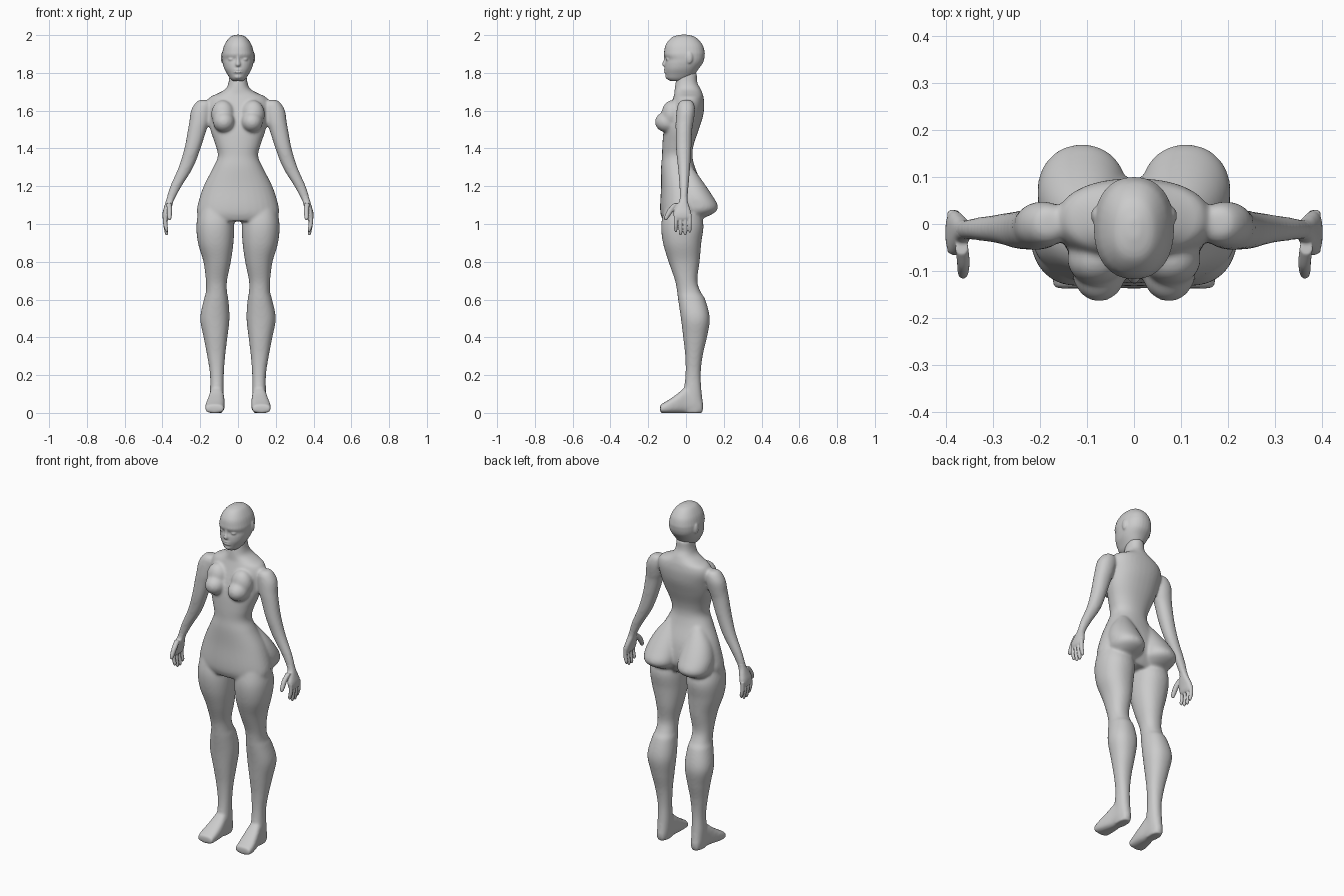
import bpy, bmesh, math
from mathutils import Vector


def ring(bm, sec, axis, power, n=32):
    """One rounded cross-section: (position, u0, u1, v0, v1)."""
    p, u0, u1, v0, v1 = sec
    verts = []
    for i in range(n):
        a = 2 * math.pi * i / n
        c, s = math.cos(a), math.sin(a)
        u = (u0 + u1) / 2 + (u1 - u0) / 2 * math.copysign(abs(c) ** (2 / power), c)
        v = (v0 + v1) / 2 + (v1 - v0) / 2 * math.copysign(abs(s) ** (2 / power), s)
        verts.append(bm.verts.new((u, v, p) if axis == 'z' else (u, p, v)))
    return verts


def loft(bm, secs, axis='z', power=2.2, flip=1, steps=6):
    """Smoothly interpolated closed loft through cross-sections."""
    k = [Vector(s) for s in secs]
    k = [k[0]] + k + [k[-1]]
    path = []
    for i in range(1, len(k) - 2):
        a, b, c, d = k[i - 1:i + 3]
        for j in range(steps):
            t = j / steps
            path.append(0.5 * (2 * b + (c - a) * t + (2 * a - 5 * b + 4 * c - d) * t * t
                               + (3 * b - a - 3 * c + d) * t ** 3))
    path.append(k[-1])
    rings = [ring(bm, s, axis, power) for s in path]
    n = len(rings[0])
    faces = [bm.faces.new(rings[0]), bm.faces.new(rings[-1])]
    for r, q in zip(rings, rings[1:]):
        for i in range(n):
            faces.append(bm.faces.new((r[i], r[(i + 1) % n], q[(i + 1) % n], q[i])))
    if flip < 0:
        for r in rings:
            for v in r:
                v.co.x *= -1
    bmesh.ops.recalc_face_normals(bm, faces=faces)


def blob(bm, loc, radii):
    """Ellipsoid."""
    out = bmesh.ops.create_uvsphere(bm, u_segments=24, v_segments=16, radius=1)
    for v in out['verts']:
        v.co = Vector(loc) + Vector(a * b for a, b in zip(v.co, radii))


def finish(bm, name, voxel, iterations):
    """Fuse the overlapping volumes into one smooth skin."""
    me = bpy.data.meshes.new(name)
    bm.to_mesh(me)
    bm.free()
    ob = bpy.data.objects.new(name, me)
    bpy.context.collection.objects.link(ob)
    r = ob.modifiers.new("fuse", 'REMESH')
    r.mode = 'VOXEL'
    r.voxel_size = voxel
    r.use_smooth_shade = True
    s = ob.modifiers.new("soften", 'SMOOTH')
    s.factor = 0.5
    s.iterations = iterations
    return ob


# Torso: height, half width, front, back
torso = [(1.80, .045, -.045, .058), (1.75, .050, -.055, .060), (1.715, .066, -.060, .078),
         (1.69, .110, -.062, .088), (1.67, .150, -.068, .093), (1.63, .165, -.082, .097),
         (1.57, .157, -.102, .090), (1.50, .147, -.118, .068), (1.42, .120, -.125, .041),
         (1.36, .107, -.127, .034), (1.30, .131, -.132, .048), (1.20, .182, -.132, .085),
         (1.10, .214, -.137, .098), (1.05, .216, -.134, .080), (1.015, .200, -.120, .060)]
# Limbs: height, inner x, outer x, front, back
buttock = [(1.30, .05, .11, -.02, .035), (1.22, .025, .17, -.04, .093), (1.15, .015, .20, -.04, .140),
           (1.10, .015, .205, -.03, .168), (1.07, .02, .20, -.03, .162), (1.045, .04, .18, -.02, .125),
           (1.02, .06, .16, 0, .06)]
leg = [(1.10, .03, .20, -.11, .06), (1.00, .020, .220, -.131, .092), (.90, .024, .212, -.122, .081),
       (.80, .038, .183, -.092, .072), (.70, .058, .170, -.058, .060), (.64, .058, .170, -.047, .078),
       (.60, .051, .181, -.042, .102), (.50, .045, .200, -.027, .126), (.40, .056, .182, -.015, .111),
       (.30, .068, .163, -.004, .088), (.20, .075, .148, -.003, .078), (.10, .075, .148, -.015, .084),
       (.04, .077, .146, -.02, .092), (0, .08, .143, -.02, .088)]
arm = [(1.657, .16, .205, -.02, .025), (1.64, .14, .226, -.04, .041), (1.60, .14, .249, -.050, .048),
       (1.54, .152, .258, -.055, .040), (1.50, .166, .265, -.055, .033), (1.40, .198, .284, -.053, .028),
       (1.30, .237, .315, -.043, .022), (1.20, .298, .359, -.035, .014), (1.13, .336, .380, -.034, .008),
       (1.10, .350, .384, -.036, .008)]
# Foot: y, inner x, outer x, bottom, top
foot = [(.085, .09, .135, .0, .06), (.05, .078, .146, -.002, .12), (0, .074, .152, -.002, .135),
        (-.05, .070, .164, -.002, .098), (-.10, .072, .174, -.002, .064), (-.137, .076, .172, 0, .043)]

bm = bmesh.new()
loft(bm, [(z, -w, w, f, b) for z, w, f, b in torso])
for s in (1, -1):
    loft(bm, buttock, flip=s, power=2.1)
    loft(bm, leg, flip=s)
    loft(bm, arm, flip=s, power=2.1)
    loft(bm, foot, axis='y', power=2.8, flip=s)
    # breast, with a soft upper slope
    blob(bm, (s * .074, -.098, 1.54), (.058, .067, .056))
    blob(bm, (s * .08, -.075, 1.58), (.062, .055, .075))
finish(bm, "body", .007, 12)

# Head with brow, nose, lips, chin and ears
head = [(2.002, .012, -.03, .01), (1.988, .044, -.075, .052), (1.95, .071, -.107, .087),
        (1.91, .083, -.116, .099), (1.893, .085, -.116, .099), (1.872, .084, -.107, .096),
        (1.85, .081, -.111, .088), (1.82, .072, -.112, .066), (1.79, .055, -.107, .045),
        (1.77, .042, -.101, .02), (1.757, .028, -.085, .0)]
nose = [(1.892, -.009, .009, -.116, -.08), (1.87, -.010, .010, -.118, -.08),
        (1.845, -.015, .015, -.127, -.08), (1.834, -.013, .013, -.120, -.08)]
bm = bmesh.new()
loft(bm, [(z, -w, w, f, b) for z, w, f, b in head], power=2.25)
loft(bm, nose)
for z in (1.817, 1.804):
    blob(bm, (0, -.104, z), (.026, .014, .006))
blob(bm, (0, -.094, 1.78), (.022, .016, .014))
for s in (1, -1):
    blob(bm, (s * .034, -.094, 1.872), (.018, .013, .008))
    blob(bm, (s * .083, .018, 1.88), (.008, .017, .030))
finish(bm, "head", .005, 4)

# Hands: palm, four fingers, thumb
palm = [(1.15, .330, .372, -.032, .008), (1.12, .342, .382, -.036, .009), (1.09, .350, .391, -.054, .018),
        (1.06, .358, .399, -.066, .027), (1.035, .364, .400, -.064, .028), (1.02, .370, .395, -.055, .020)]
thumb = [(1.11, .352, .380, -.065, -.03), (1.08, .349, .376, -.094, -.058),
         (1.05, .350, .375, -.110, -.080), (1.03, .353, .373, -.116, -.094), (1.02, .358, .368, -.112, -.100)]
for s, side in ((1, "left"), (-1, "right")):
    bm = bmesh.new()
    loft(bm, palm, flip=s, power=2.4)
    loft(bm, thumb, flip=s)
    for y, tip in ((-.054, .957), (-.029, .940), (-.004, .940), (.020, .955)):
        loft(bm, [(1.05, .374, .396, y - .010, y + .010), (1.0, .374, .396, y - .010, y + .010),
                  (tip + .015, .369, .388, y - .009, y + .009), (tip, .374, .382, y - .004, y + .004)],
             flip=s)
    finish(bm, side + "_hand", .0035, 4)
